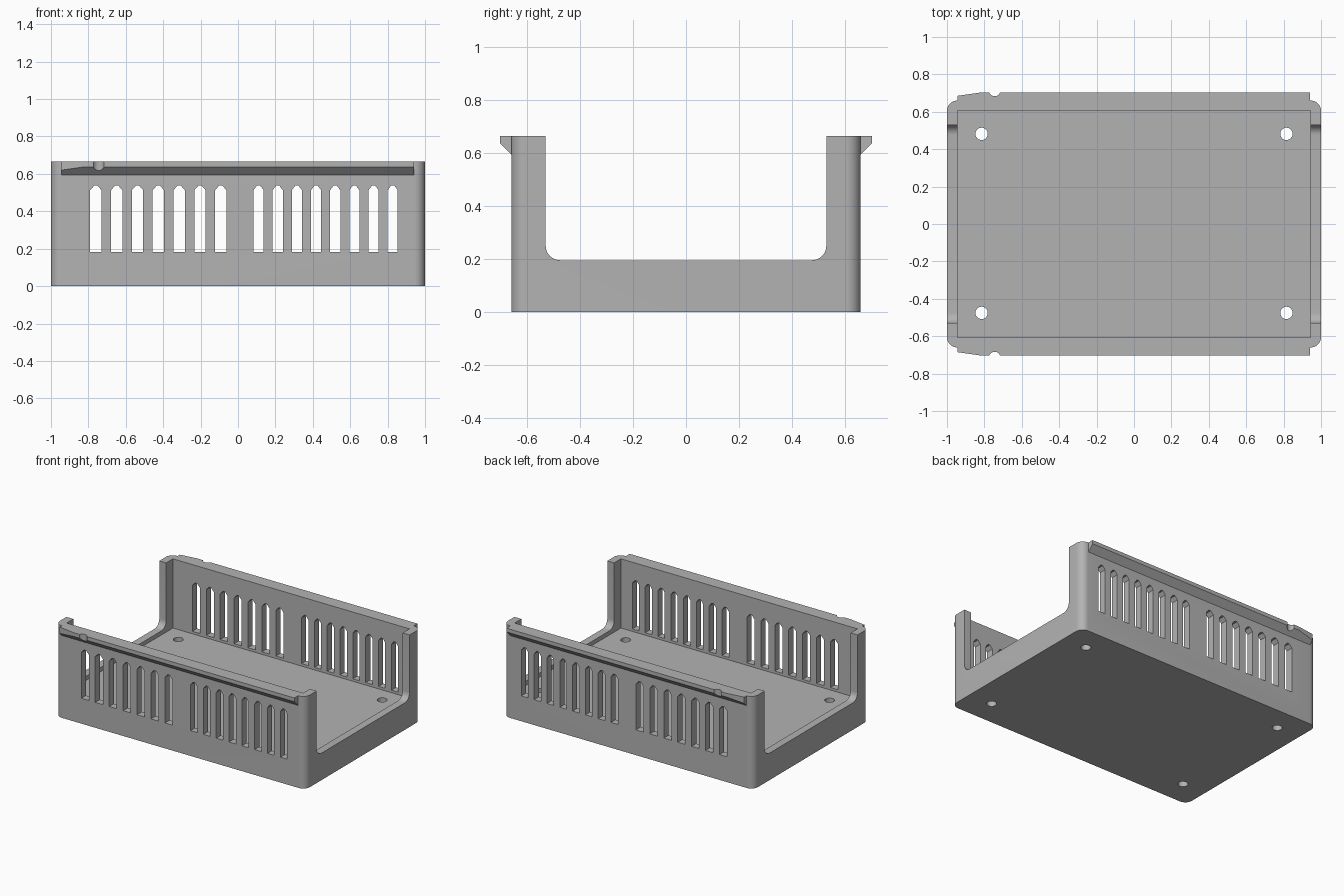
import bpy, bmesh, math
from mathutils import Vector

cube = bpy.data.objects.get("Cube")
if cube:
    bpy.data.objects.remove(cube, do_unlink=True)

grey = bpy.data.materials.new("plain_grey")
grey.use_nodes = True
grey.diffuse_color = (0.45, 0.45, 0.45, 1)
grey.node_tree.nodes["Principled BSDF"].inputs["Base Color"].default_value = (0.45, 0.45, 0.45, 1)

HALF_X, HALF_Y, TOP = 1.0, 0.66, 0.665
IN_X, IN_Y, FLOOR = 0.945, 0.607, 0.165
OPEN_Y, SILL = 0.53, 0.195


def loft(bm, rings):
    """Closed solid through matching rings of points."""
    loops = [[bm.verts.new(p) for p in ring] for ring in rings]
    n = len(loops[0])
    for a, b in zip(loops, loops[1:]):
        for i in range(n):
            j = (i + 1) % n
            bm.faces.new((a[i], a[j], b[j], b[i]))
    bm.faces.new(loops[0])
    bm.faces.new(loops[-1])


def prism(bm, pts, axis, lo, hi):
    """Extrude a 2D outline along the x, y or z axis."""
    place = {"x": lambda p, h: (h, p[0], p[1]),
             "y": lambda p, h: (p[0], h, p[1]),
             "z": lambda p, h: (p[0], p[1], h)}[axis]
    loft(bm, [[place(p, h) for p in pts] for h in (lo, hi)])


def arc(cx, cy, r, start, end, steps=10):
    return [(cx + r * math.cos(math.radians(start + (end - start) * i / steps)),
             cy + r * math.sin(math.radians(start + (end - start) * i / steps)))
            for i in range(steps + 1)]


def circle(cx, cy, r, steps=32):
    return arc(cx, cy, r, 0, 360, steps)[:-1]


def rect(x, y):
    return [(-x, -y), (x, -y), (x, y), (-x, y)]


def make(name, bm):
    bmesh.ops.recalc_face_normals(bm, faces=bm.faces[:])
    mesh = bpy.data.meshes.new(name)
    bm.to_mesh(mesh)
    bm.free()
    obj = bpy.data.objects.new(name, mesh)
    bpy.context.collection.objects.link(obj)
    return obj


def cut(obj, cutters):
    """Subtract the cutters, then remove them."""
    for c in cutters:
        c.hide_render = True
        mod = obj.modifiers.new(c.name, 'BOOLEAN')
        mod.operation, mod.solver, mod.object = 'DIFFERENCE', 'EXACT', c
    deps = bpy.context.evaluated_depsgraph_get()
    mesh = bpy.data.meshes.new_from_object(obj.evaluated_get(deps))
    obj.modifiers.clear()
    obj.data = mesh
    for c in cutters:
        bpy.data.objects.remove(c, do_unlink=True)


def finish(obj):
    obj.data.materials.clear()
    obj.data.materials.append(grey)
    bpy.ops.object.select_all(action='DESELECT')
    obj.select_set(True)
    bpy.context.view_layer.objects.active = obj
    bpy.ops.object.shade_smooth_by_angle(angle=math.radians(30))


# Tray: solid block with rounded upright corners
r = 0.055
cx, cy = HALF_X - r, HALF_Y - r
bm = bmesh.new()
outline = (arc(cx, cy, r, 0, 90) + arc(-cx, cy, r, 90, 180)
           + arc(-cx, -cy, r, 180, 270) + arc(cx, -cy, r, 270, 360))
prism(bm, outline, "z", 0, TOP)
tray = make("tray", bm)

# Inner space
bm = bmesh.new()
prism(bm, rect(IN_X, IN_Y), "z", FLOOR, 1)
cavity = make("cavity_cutter", bm)

# U-shaped openings through both ends
bm = bmesh.new()
ry, rz = OPEN_Y - r, SILL + r
prism(bm, [(OPEN_Y, 1), (-OPEN_Y, 1)] + arc(-ry, rz, r, 180, 270)
      + arc(ry, rz, r, 270, 360), "x", -1.2, 1.2)
opening = make("opening_cutter", bm)

# Two groups of pointed vent slots through both long walls
bm = bmesh.new()
for first, last, count, w in ((-0.76, -0.092, 7, 0.03), (0.11, 0.827, 8, 0.027)):
    for i in range(count):
        x = first + (last - first) * i / (count - 1)
        prism(bm, [(x - w, 0.183), (x + w, 0.183), (x + w, 0.513),
                   (x + 0.008, 0.538), (x - 0.008, 0.538), (x - w, 0.513)],
              "y", -1, 1)
slots = make("slot_cutter", bm)

# Screw holes in the floor
bm = bmesh.new()
for sx in (-1, 1):
    for y in (-0.475, 0.482):
        prism(bm, circle(sx * 0.815, y, 0.033), "z", -0.1, 0.4)
holes = make("hole_cutter", bm)

cut(tray, [cavity, opening, slots, holes])
finish(tray)

# Slide rails along the outer top edges, tapered at one end, with a catch notch
for name, s in (("front_rail", -1), ("back_rail", 1)):
    bm = bmesh.new()
    rings = []
    for x, d in ((-0.945, 0.025), (-0.82, 0.043), (0.942, 0.043)):
        rings.append([(x, s * HALF_Y, 0.595), (x, s * (HALF_Y + d), 0.595 + d),
                      (x, s * (HALF_Y + d), TOP), (x, s * HALF_Y, TOP)])
    loft(bm, rings)
    rail = make(name, bm)
    bm = bmesh.new()
    prism(bm, circle(-0.745, s * 0.714, 0.031), "z", 0.5, 0.8)
    cut(rail, [make(name + "_notch_cutter", bm)])
    finish(rail)
